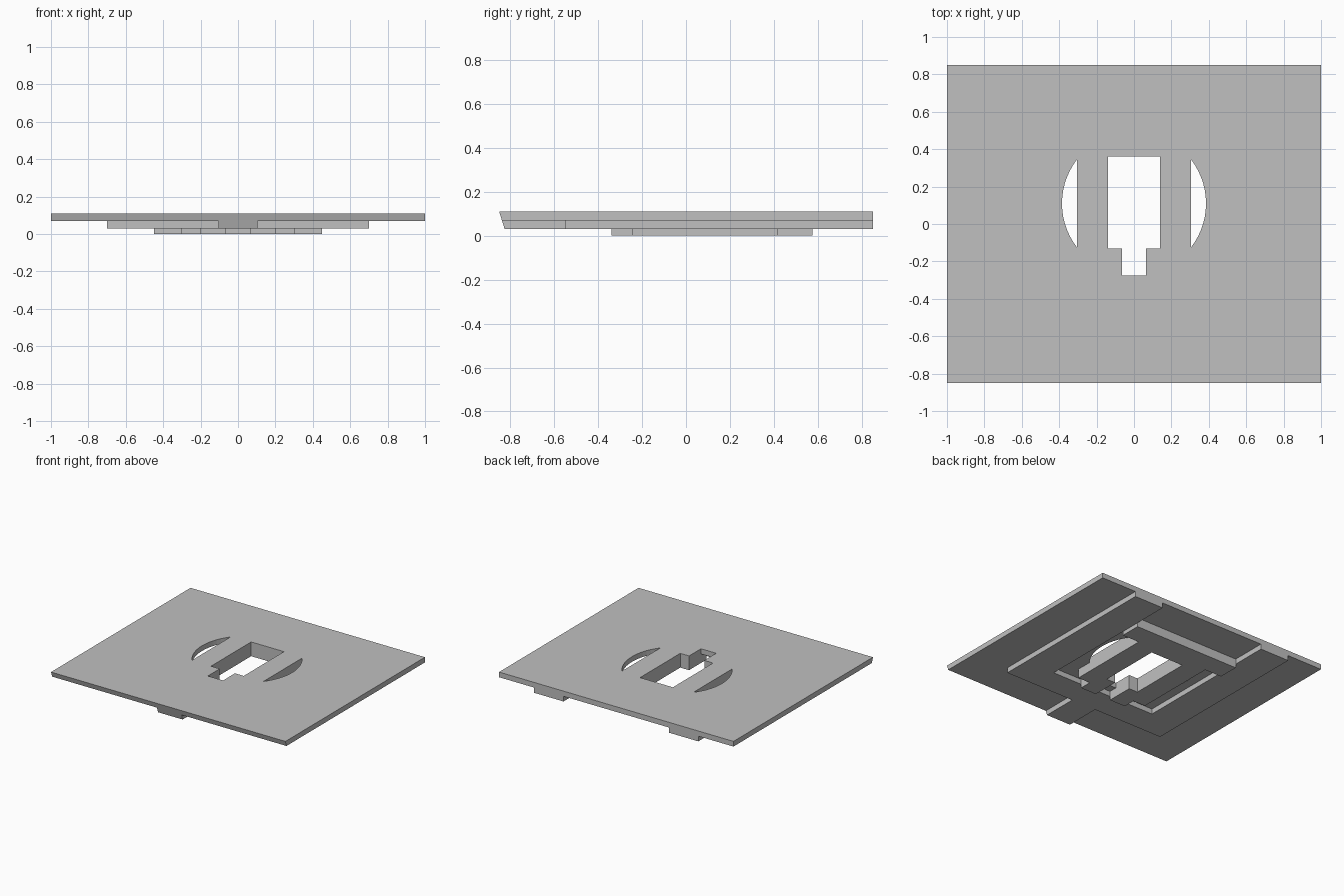
import bpy, bmesh
from math import acos, cos, sin

if "Cube" in bpy.data.objects:
    bpy.data.objects.remove(bpy.data.objects["Cube"], do_unlink=True)

grey = bpy.data.materials.new("plain grey")
grey.use_nodes = True
GREY = (0.53, 0.53, 0.53, 1)
grey.diffuse_color = GREY
grey.node_tree.nodes["Principled BSDF"].inputs["Base Color"].default_value = GREY

TOP, PLATE, FRAME = 0.11, 0.07, 0.03   # height of each step
FRONT, BACK = -0.85, 0.85


def mirrored(half):
    """Close a +x half outline with its mirror image."""
    return half + [(-x, y) for x, y in reversed(half)]


def slab(name, outlines, z0, z1):
    """Fill outlines (later ones are holes), extrude, and slope the front edge."""
    bm = bmesh.new()
    edges = []
    for outline in outlines:
        vs = [bm.verts.new((x, y, z0)) for x, y in outline]
        edges += [bm.edges.new((a, b)) for a, b in zip(vs, vs[1:] + vs[:1])]
    bmesh.ops.triangle_fill(bm, edges=edges, use_beauty=True, normal=(0, 0, 1))
    ext = bmesh.ops.extrude_face_region(bm, geom=bm.faces[:])
    for v in ext["geom"]:
        if isinstance(v, bmesh.types.BMVert):
            v.co.z = z1
    for v in bm.verts:
        if v.co.y < FRONT + 0.01:
            v.co.y += (TOP - v.co.z) * 0.31
    bmesh.ops.recalc_face_normals(bm, faces=bm.faces[:])
    mesh = bpy.data.meshes.new(name)
    bm.to_mesh(mesh)
    bm.free()
    mesh.materials.append(grey)
    obj = bpy.data.objects.new(name, mesh)
    bpy.context.collection.objects.link(obj)
    return obj


# Keyhole opening and the two crescent slots beside it
opening = [(0.065, -0.13), (0.14, -0.13), (0.14, 0.36)]
keyhole = mirrored([(0.065, -0.275)] + opening)
RADIUS, CHORD, CENTRE, STEPS = 0.385, 0.305, 0.11, 14
span = acos(CHORD / RADIUS)
angles = [span * (2 * i / STEPS - 1) for i in range(STEPS + 1)]
crescent = [(RADIUS * cos(a), CENTRE + RADIUS * sin(a)) for a in angles]
other_crescent = [(-x, y) for x, y in crescent]

# Top plate
slab("top_plate",
     [mirrored([(1, FRONT), (1, BACK)]), keyhole, crescent, other_crescent],
     PLATE, TOP)

# U-shaped frame below, open at the back, with a tab to the front edge
slab("under_frame",
     [mirrored([(0.105, FRONT), (0.105, -0.55), (0.7, -0.55), (0.7, BACK),
                (0.45, BACK), (0.45, -0.34)])],
     FRAME, PLATE)

# Stepped block in the frame's pocket, slotted through to its front
slab("stepped_block",
     [mirrored(opening[::-1] + [(0.065, -0.34), (0.2, -0.34), (0.2, -0.245),
                                (CHORD, -0.245), (CHORD, 0.415),
                                (0.45, 0.415), (0.45, 0.575)])],
     0, PLATE)
